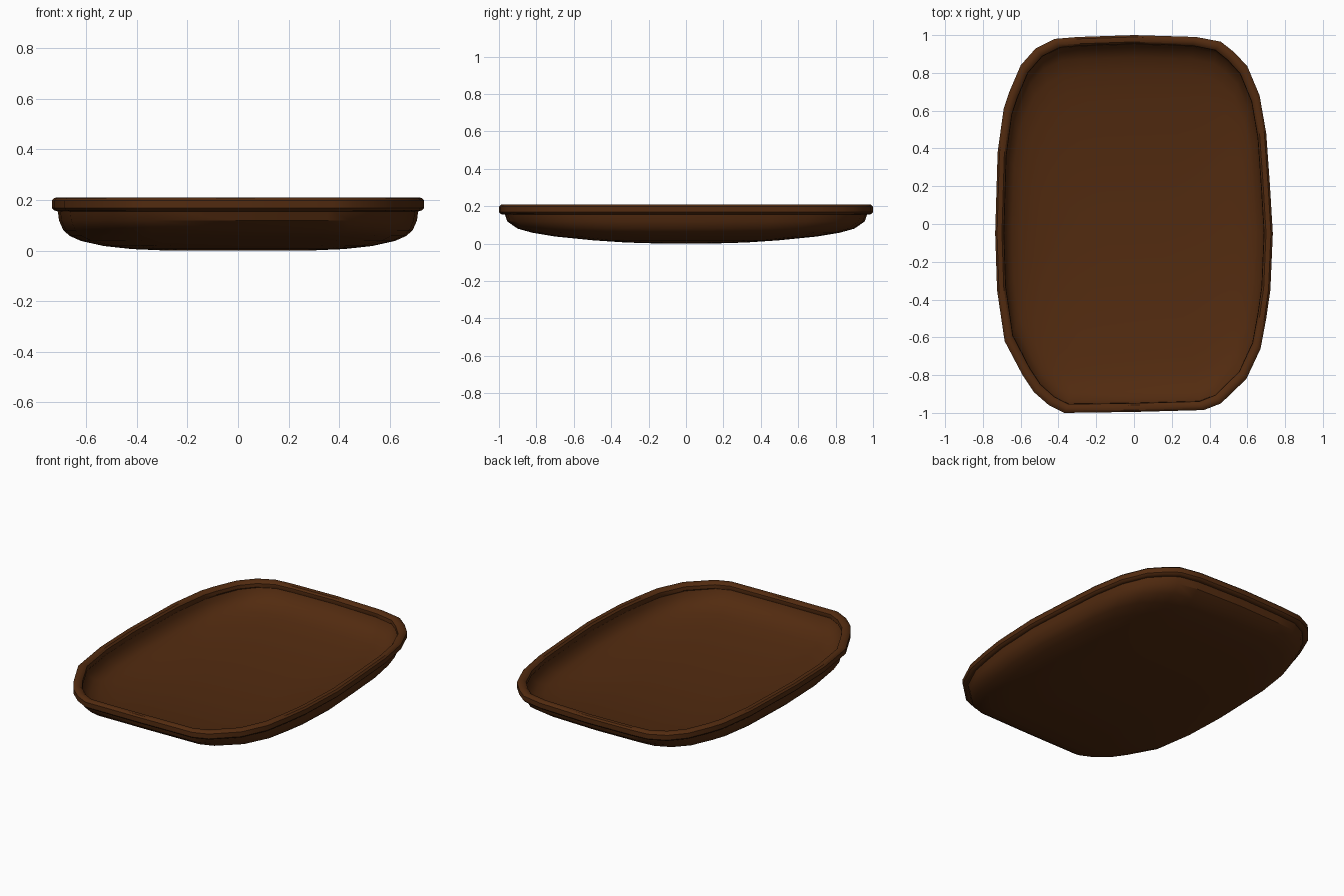
import bpy, bmesh, math

if "Cube" in bpy.data.objects:
    bpy.data.objects.remove(bpy.data.objects["Cube"])

# Rounded-rectangle plan outline, slightly hand-made looking
OUTLINE = [(-.735, -.05), (-.722, .38), (-.69, .61), (-.66, .7), (-.6, .84), (-.52, .93),
           (-.42, .98), (-.3, .99), (0, 1), (.33, .99), (.46, .965), (.53, .91), (.6, .835),
           (.665, .68), (.7, .48), (.72, .2), (.735, -.05), (.722, -.35), (.7, -.5),
           (.67, -.66), (.595, -.82), (.46, -.95), (.37, -.985), (0, -.995), (-.37, -1),
           (-.45, -.96), (-.53, -.89), (-.59, -.8), (-.685, -.62), (-.725, -.35)]

wood = bpy.data.materials.new("dark_brown")
wood.diffuse_color = (0.085, 0.024, 0.005, 1)
wood.use_nodes = True
wood.node_tree.nodes["Principled BSDF"].inputs["Base Color"].default_value = wood.diffuse_color


def loft(name, rings, closed=False):
    """Skin rings of (half width, half length, z) that share the plan outline."""
    bm = bmesh.new()
    loops = [[bm.verts.new((x / .735 * a, y * b, z)) for x, y in OUTLINE]
             for a, b, z in rings]
    pairs = list(zip(loops, loops[1:]))
    if closed:
        pairs.append((loops[-1], loops[0]))
    else:
        bm.faces.new(loops[0])
        bm.faces.new(loops[-1])
    n = len(OUTLINE)
    for lo, hi in pairs:
        for i in range(n):
            j = (i + 1) % n
            bm.faces.new((lo[i], lo[j], hi[j], hi[i]))
    bmesh.ops.recalc_face_normals(bm, faces=bm.faces)
    mesh = bpy.data.meshes.new(name)
    bm.to_mesh(mesh)
    bm.free()
    mesh.materials.append(wood)
    ob = bpy.data.objects.new(name, mesh)
    bpy.context.collection.objects.link(ob)
    bpy.ops.object.select_all(action='DESELECT')
    ob.select_set(True)
    bpy.context.view_layer.objects.active = ob
    bpy.ops.object.shade_smooth_by_angle(angle=math.radians(35))
    return ob


# Shallow bowl: outer skin from the base up, then the inner skin back down
outer = [(.28, .12, 0), (.42, .32, .006), (.53, .50, .018), (.62, .70, .038), (.665, .82, .058),
         (.69, .90, .08), (.707, .955, .118), (.713, .972, .165)]
t = .018
inner = [(a - t, b - t, z + t) for a, b, z in outer[:-1]]
loft("tray_bowl", outer + [(.695, .954, .175)] + inner[::-1])

# Rolled rim sweeping round the edge: inset from the outline, height
section = [(0, .168), (0, .198), (.01, .208), (.022, .21), (.036, .207),
           (.046, .196), (.048, .175), (.04, .160), (.022, .155), (.008, .159)]
loft("tray_rim", [(.735 - d, 1 - d, z) for d, z in section], closed=True)
